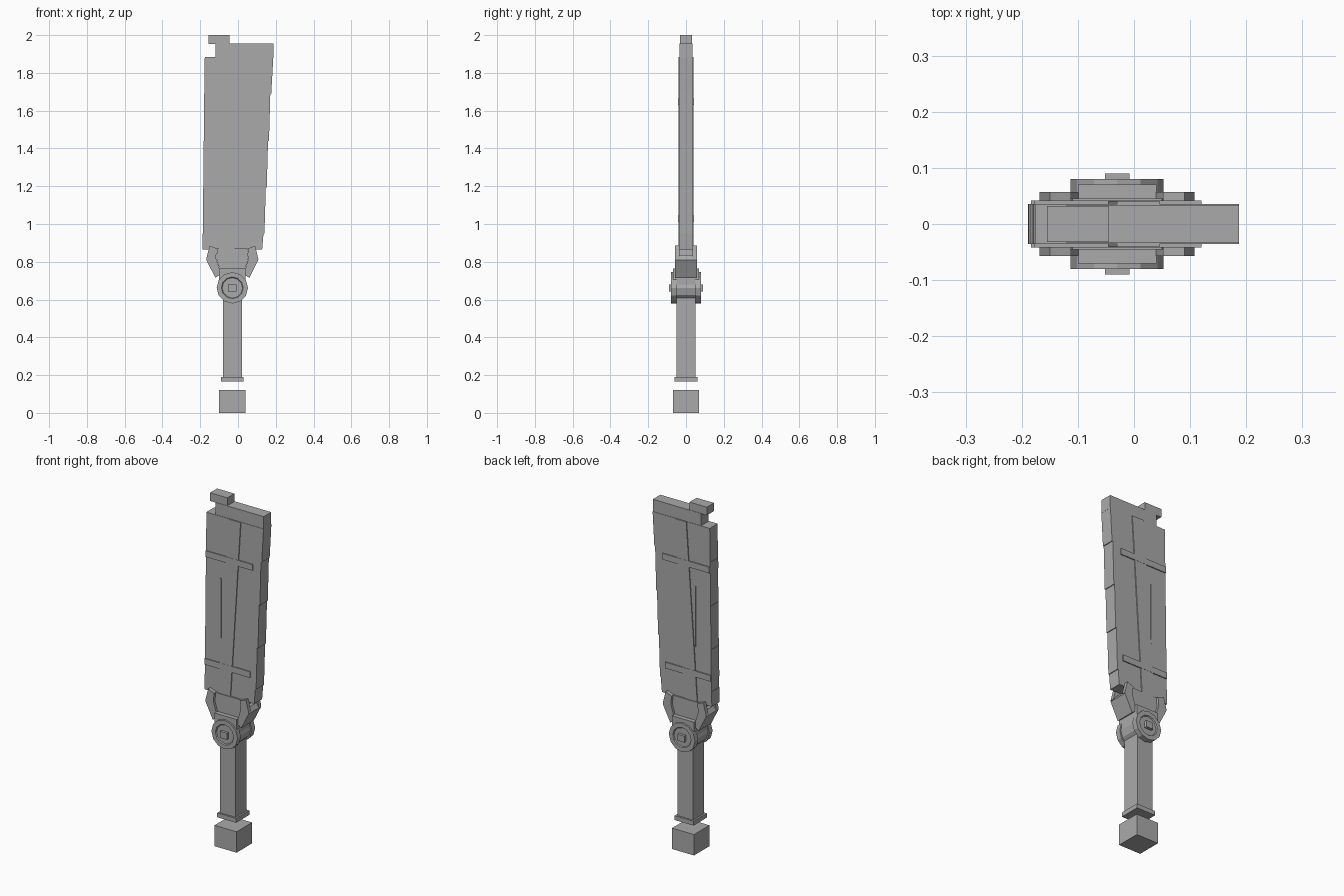
import bpy, bmesh, math
from mathutils import Matrix, Vector

cube = bpy.data.objects.get("Cube")
if cube:
    bpy.data.objects.remove(cube)

grey = bpy.data.materials.new("plain grey")
grey.use_nodes = True
COLOUR = (0.4, 0.4, 0.4, 1)
grey.diffuse_color = COLOUR
grey.node_tree.nodes["Principled BSDF"].inputs["Base Color"].default_value = COLOUR

CX = -0.03  # axis of the handle


def finish(name, bm):
    bmesh.ops.recalc_face_normals(bm, faces=bm.faces)
    me = bpy.data.meshes.new(name)
    bm.to_mesh(me)
    bm.free()
    me.materials.append(grey)
    ob = bpy.data.objects.new(name, me)
    bpy.context.collection.objects.link(ob)
    return ob


def slab(name, points, y0, y1):
    """Extrude an x/z outline from y0 to y1."""
    bm = bmesh.new()
    face = bm.faces.new([bm.verts.new((x, y0, z)) for x, z in points])
    out = bmesh.ops.extrude_face_region(bm, geom=[face])
    verts = [v for v in out["geom"] if isinstance(v, bmesh.types.BMVert)]
    bmesh.ops.translate(bm, verts=verts, vec=(0, y1 - y0, 0))
    return finish(name, bm)


def box(name, x0, x1, z0, z1, half):
    return slab(name, [(x0, z0), (x1, z0), (x1, z1), (x0, z1)], -half, half)


def mirrored(points):
    return [(2 * CX - x, z) for x, z in points]


# Handle
box("pommel", CX - 0.07, CX + 0.07, 0, 0.12, 0.07)
box("grip_collar", CX - 0.06, CX + 0.06, 0.165, 0.19, 0.06)
box("grip", CX - 0.05, CX + 0.05, 0.19, 0.64, 0.05)

# Hub: core with two recessed discs and a square pin
HUB_Z = 0.662


def disc(name, radius, depth, y, recess=False):
    bm = bmesh.new()
    place = Matrix.Translation((CX, y, HUB_Z)) @ Matrix.Rotation(math.pi / 2, 4, "X")
    bmesh.ops.create_cone(bm, cap_ends=True, segments=12, radius1=radius,
                          radius2=radius, depth=depth, matrix=place)
    if recess:
        side = math.copysign(1, y)
        cap = [f for f in bm.faces if f.calc_center_median().y * side > abs(y) + depth / 3]
        bmesh.ops.inset_region(bm, faces=cap, thickness=0.025)
        bmesh.ops.inset_region(bm, faces=cap, thickness=0.004, depth=-0.006)
    return finish(name, bm)


disc("hub_core", 0.075, 0.11, 0)
for side, label in ((-1, "front"), (1, "back")):
    disc(label + "_hub_disc", 0.083, 0.03, side * 0.065, True)
box("hub_pin", CX - 0.022, CX + 0.022, 0.643, 0.68, 0.09)
box("hub_block", CX - 0.07, CX + 0.07, 0.68, 0.765, 0.07)

# Bracket that clasps the blade
left_half = [(-0.095, 0.70), (-0.10, 0.77), (-0.115, 0.82), (-0.11, 0.87)]
slab("bracket", left_half + mirrored(left_half)[::-1], -0.045, 0.045)

# Jointed arms either side of the bracket
lower = [(-0.12, 0.715), (-0.168, 0.81), (-0.152, 0.835), (-0.118, 0.825), (-0.09, 0.735)]
upper = [(-0.168, 0.815), (-0.15, 0.885), (-0.112, 0.87), (-0.118, 0.81)]
for label, shape in (("right", lambda p: p), ("left", mirrored)):
    slab(label + "_lower_arm", shape(lower), -0.057, 0.057)
    for y, end in ((-0.057, "front"), (0.035, "back")):
        slab(f"{label}_{end}_claw", shape(upper), y, y + 0.022)

# Blade: stepped edges, tapering towards the handle
steps = [0.865, 0.95, 1.19, 1.44, 1.69, 1.885]
right_edge, left_edge = [], []
for i, (low, high) in enumerate(zip(steps, steps[1:])):
    x = 0.128 + 0.012 * i
    right_edge += [(x, low), (x + 0.007, high)]
    x = -0.189 + 0.003 * i
    left_edge += [(x, low), (x + 0.001, high)]
right_edge[-1] = (0.187, 1.885)
slab("blade", right_edge + left_edge[::-1], -0.036, 0.036)

# Blade tip and hook
box("blade_tip", -0.12, 0.187, 1.88, 1.955, 0.034)
box("hook", -0.155, -0.045, 1.953, 2.0, 0.032)

# Raised ribs on both faces
strip = [(-0.10, 0.865), (-0.02, 0.865), (0.045, 1.885), (-0.03, 1.885)]
slab("centre_rib", strip, -0.041, 0.041)
box("lower_crossbar", -0.184, 0.105, 1.01, 1.045, 0.042)
box("upper_crossbar", -0.177, 0.12, 1.63, 1.665, 0.042)
box("side_rib", -0.088, -0.08, 1.18, 1.53, 0.039)
